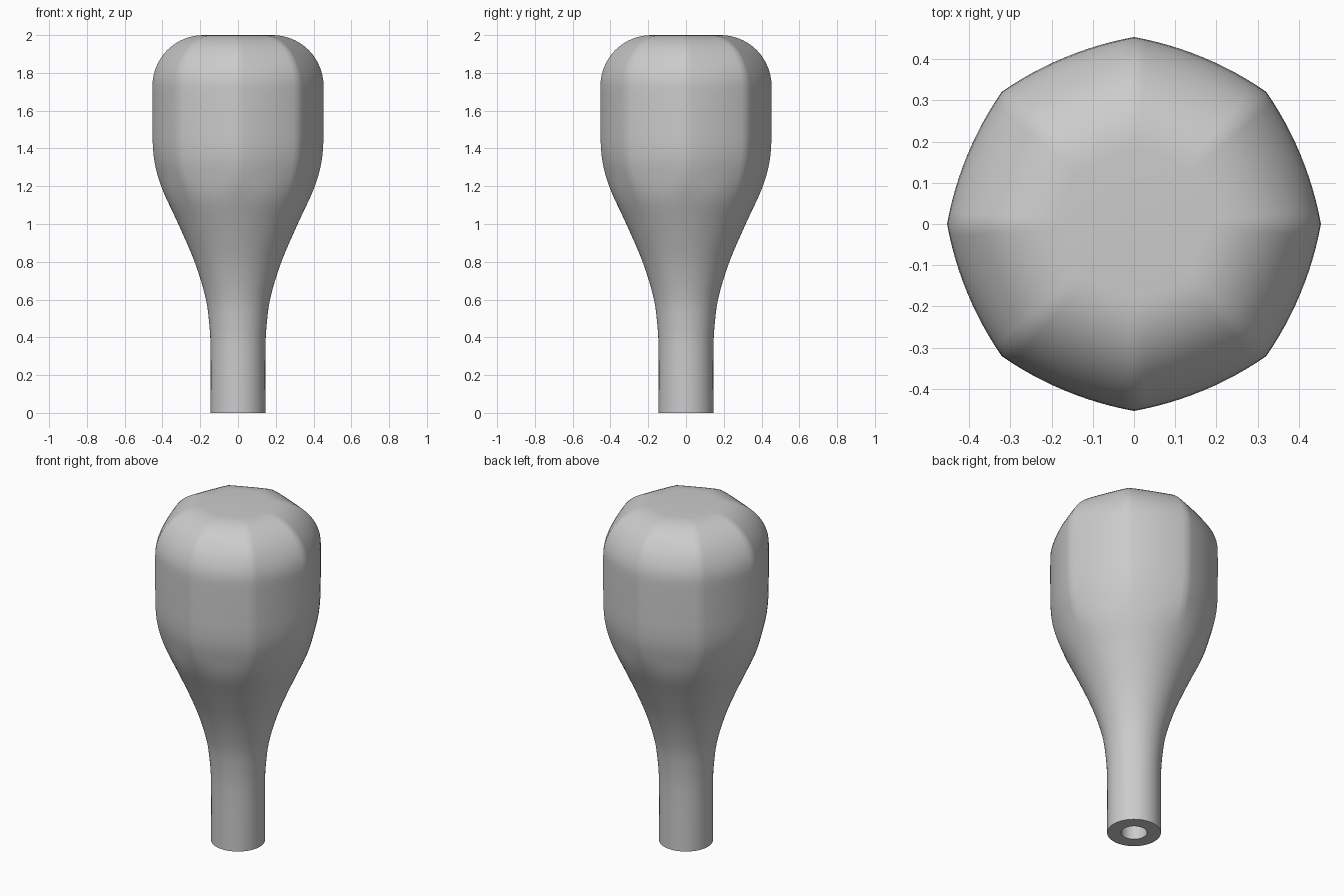
import bpy, bmesh, math

cube = bpy.data.objects.get("Cube")
if cube:
    bpy.data.objects.remove(cube, do_unlink=True)

SEGMENTS = 96
SIDES = 8

grey = bpy.data.materials.new("plain grey")
grey.use_nodes = True
colour = (0.6, 0.6, 0.6, 1)
grey.diffuse_color = colour
grey.node_tree.nodes["Principled BSDF"].inputs["Base Color"].default_value = colour


def ramp(z, low, high):
    t = min(max((z - low) / (high - low), 0), 1)
    return t * t * (3 - 2 * t)


def facet_depth(z):
    """How far the middle of each side sits inside its ridges."""
    return 0.035 * ramp(z, 1.08, 1.28) + 0.03 * ramp(z, 1.72, 1.95)


def smooth_profile(points, steps=4):
    """Catmull-Rom curve through (radius, height) points."""
    out = []
    for i in range(len(points) - 1):
        a, b = points[max(i - 1, 0)], points[i]
        c, d = points[i + 1], points[min(i + 2, len(points) - 1)]
        for s in range(steps):
            t = s / steps
            out.append(tuple(0.5 * (2 * q + (r - p) * t + (2 * p - 5 * q + 4 * r - u) * t ** 2
                                    + (3 * q - p - 3 * r + u) * t ** 3)
                             for p, q, r, u in zip(a, b, c, d)))
    return out + [points[-1]]


# Bore, flat foot, round stem, flared neck and eight-sided head
bore = [(0.07, 0.5), (0.07, 0)]
stem = smooth_profile([(0.145, 0), (0.145, 0.33), (0.153, 0.48), (0.174, 0.62),
                       (0.23, 0.8), (0.316, 1.0), (0.395, 1.17), (0.434, 1.29),
                       (0.45, 1.4), (0.453, 1.55), (0.453, 1.73)])
dome = [(0.183 + 0.27 * math.cos(a), 1.73 + 0.27 * math.sin(a))
        for a in (math.pi / 2 * i / 14 for i in range(1, 15))]

bm = bmesh.new()
rings = []
for radius, z in bore + stem + dome:
    ring = []
    for i in range(SEGMENTS):
        angle = math.tau * i / SEGMENTS
        t = (i * SIDES / SEGMENTS) % 1
        r = radius * (1 - facet_depth(z) * 4 * t * (1 - t))
        ring.append(bm.verts.new((r * math.cos(angle), r * math.sin(angle), z)))
    rings.append(ring)
for low, high in zip(rings, rings[1:]):
    for i in range(SEGMENTS):
        j = (i + 1) % SEGMENTS
        bm.faces.new((low[i], low[j], high[j], high[i]))
bm.faces.new(rings[0][::-1])
bm.faces.new(rings[-1])
bmesh.ops.recalc_face_normals(bm, faces=bm.faces)

mesh = bpy.data.meshes.new("knob_handle")
bm.to_mesh(mesh)
bm.free()
mesh.materials.append(grey)
handle = bpy.data.objects.new("knob_handle", mesh)
bpy.context.collection.objects.link(handle)
bpy.context.view_layer.objects.active = handle
handle.select_set(True)
bpy.ops.object.shade_smooth_by_angle(angle=math.radians(35))
